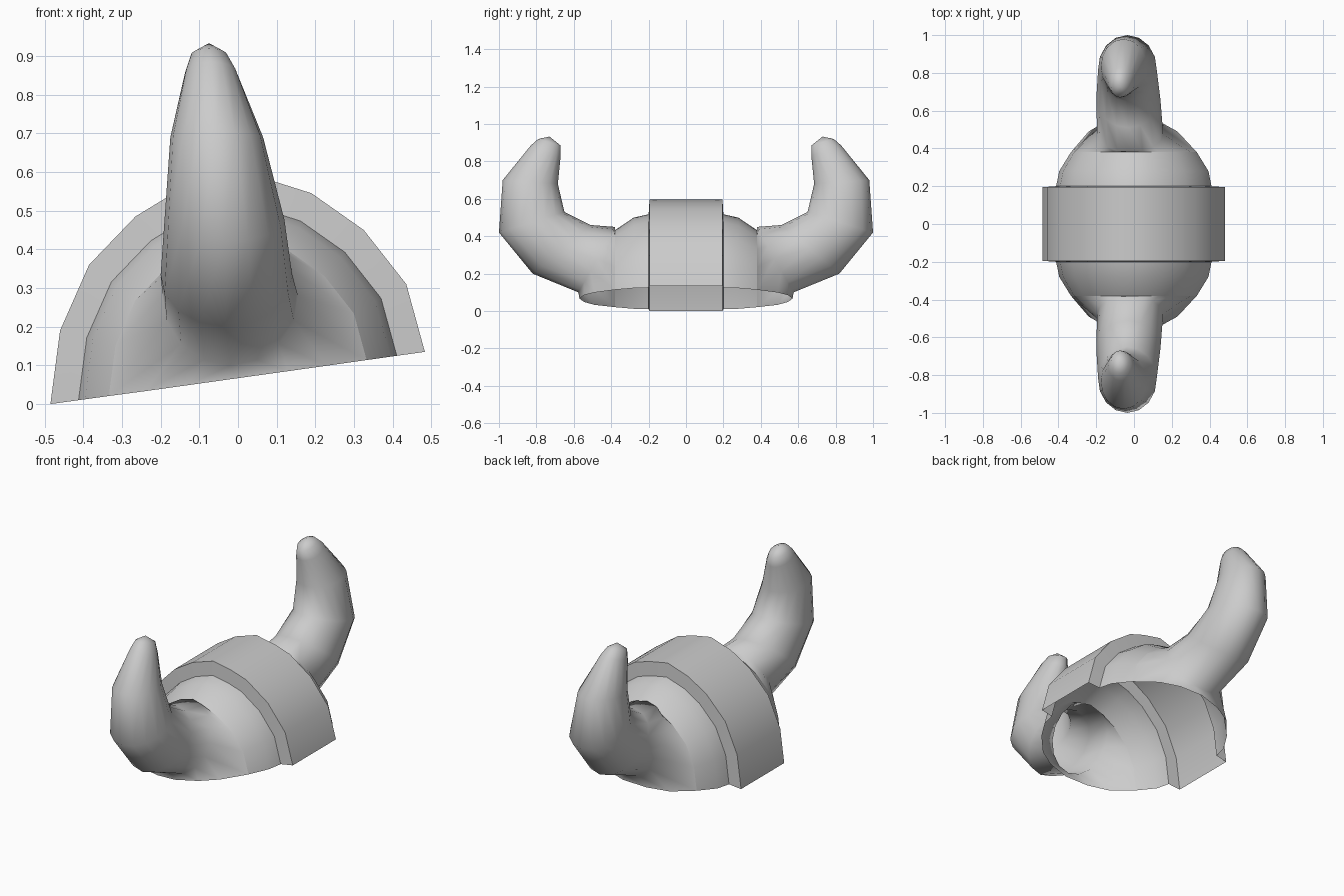
import bpy, bmesh, math

if "Cube" in bpy.data.objects:
    bpy.data.objects.remove(bpy.data.objects["Cube"])

CZ = 0.067            # centre of the tilted rim
# arched outline of the raised band (x, z), right to left
ARCH = [(0.483, 0.135), (0.435, 0.31), (0.325, 0.45), (0.19, 0.545), (0.095, 0.575),
        (-0.02, 0.597), (-0.15, 0.555), (-0.265, 0.485), (-0.385, 0.36),
        (-0.46, 0.19), (-0.485, 0.0)]


def arch(y, f):
    return [(x * f, y, CZ + (z - CZ) * f) for x, z in ARCH]


def loft(name, rings, closed=False, tip=None, angle=180):
    """Skin a list of rings, then mirror front to back."""
    bm = bmesh.new()
    rows = [[bm.verts.new(p) for p in r] for r in rings]
    n = len(rows[0])
    for a, b in zip(rows, rows[1:]):
        for i in range(n if closed else n - 1):
            j = (i + 1) % n
            bm.faces.new((a[i], a[j], b[j], b[i]))
    if tip:
        t = bm.verts.new(tip)
        for i in range(n):
            bm.faces.new((rows[-1][i], rows[-1][(i + 1) % n], t))
    bmesh.ops.recalc_face_normals(bm, faces=bm.faces)
    # make the skin face outward
    bm.faces.ensure_lookup_table()
    s = sum(f.normal.dot(f.calc_center_median() - OUT_FROM[name](f)) * f.calc_area()
            for f in bm.faces)
    if s < 0:
        bmesh.ops.reverse_faces(bm, faces=bm.faces)
    me = bpy.data.meshes.new(name)
    bm.to_mesh(me)
    bm.free()
    ob = bpy.data.objects.new(name, me)
    bpy.context.collection.objects.link(ob)
    m = ob.modifiers.new("mirror", 'MIRROR')
    m.use_axis = (False, True, False)
    bpy.context.view_layer.objects.active = ob
    ob.select_set(True)
    bpy.ops.object.modifier_apply(modifier=m.name)
    bpy.ops.object.shade_smooth_by_angle(angle=math.radians(angle))
    ob.select_set(False)
    return ob


from mathutils import Vector
# reference points that lie inside each part
OUT_FROM = {
    "centre_band": lambda f: Vector((0, 0, CZ)),
    "helmet_dome": lambda f: Vector((0, 0, CZ)),
    "horns": lambda f: Vector((-0.04, 0.78, 0.45)),
}

# raised band with its step down to the dome
loft("centre_band", [arch(0, 1), arch(0.195, 1), arch(0.2, 0.85)], angle=40)

# dome from the band to the horn root
edge = arch(0.38, 0.85 * 0.81)
loft("helmet_dome", [arch(0.2, 0.85), arch(0.28, 0.85 * 0.96), edge])

# horn root: dome edge closed along the bottom rim
rim = [(-0.24, 0.49), (-0.13, 0.545), (0, 0.57), (0.13, 0.545), (0.23, 0.49)]
root = edge + [(x, y, CZ + 0.14 * x) for x, y in rim]
phis = [-20 + 22 * i for i in range(11)] + [200 + 140 / 6 * k for k in range(1, 6)]

# horn sections: centre x, half width, outer (y, z), inner (y, z)
SECTIONS = [
    (-0.02, 0.175, (0.575, 0.10), (0.38, 0.45)),
    (-0.03, 0.17, (0.82, 0.20), (0.51, 0.46)),
    (-0.035, 0.155, (1.00, 0.42), (0.65, 0.53)),
    (-0.055, 0.12, (0.98, 0.70), (0.685, 0.68)),
    (-0.07, 0.067, (0.83, 0.885), (0.67, 0.83)),
    (-0.075, 0.047, (0.79, 0.92), (0.67, 0.885)),
]
rings = [root]
for cx, w, (yo, zo), (yi, zi) in SECTIONS:
    ring = []
    for d in phis:
        c, s = math.cos(math.radians(d)), math.sin(math.radians(d))
        ring.append((cx + w * c, (yo + yi) / 2 + (yi - yo) / 2 * s,
                     (zo + zi) / 2 + (zi - zo) / 2 * s))
    rings.append(ring)
loft("horns", rings, closed=True, tip=(-0.075, 0.73, 0.933))
